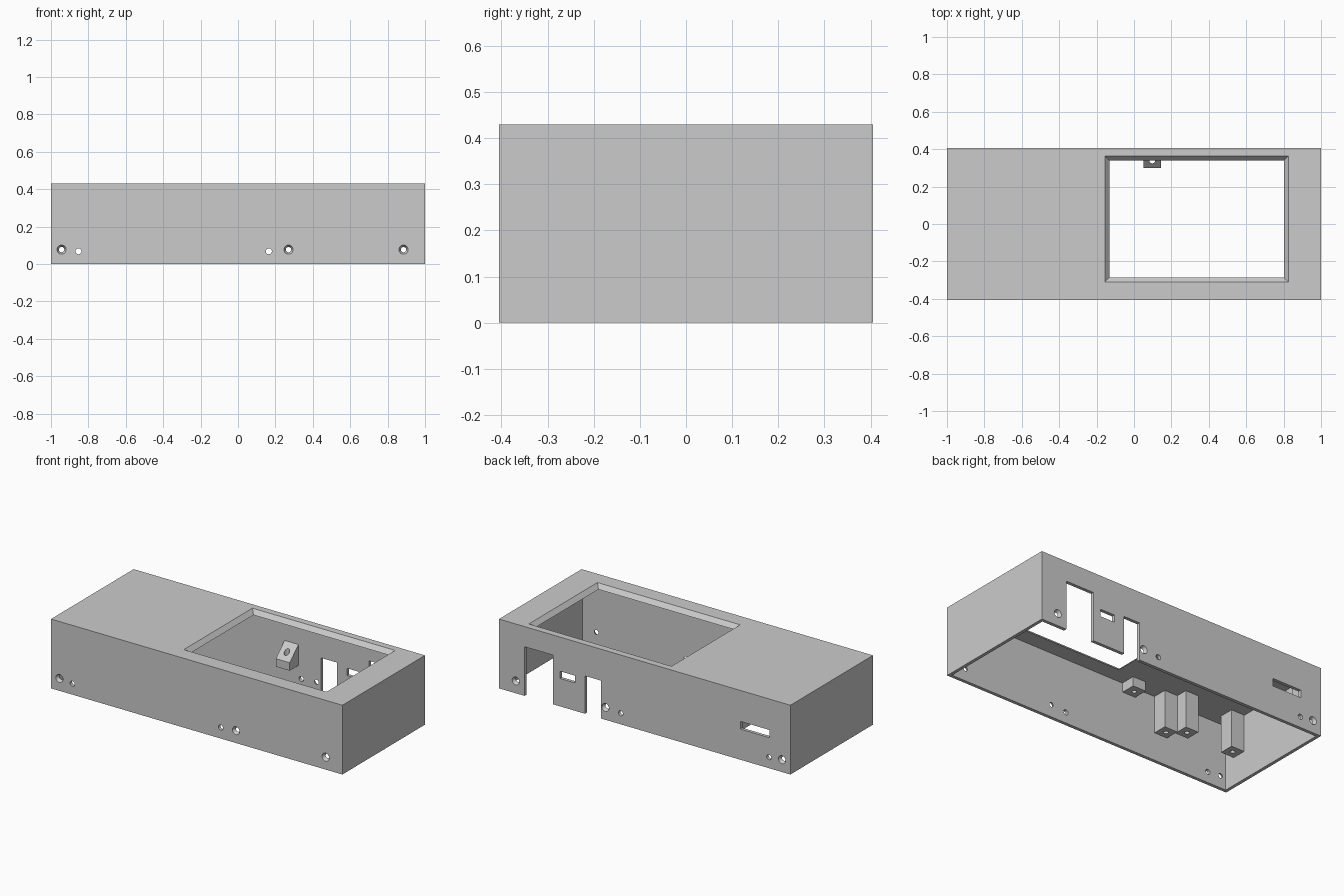
import bpy, bmesh, math
from mathutils import Matrix, Vector

cube = bpy.data.objects.get("Cube")
if cube:
    bpy.data.objects.remove(cube, do_unlink=True)

grey = bpy.data.materials.new("plain grey")
grey.use_nodes = True
colour = (0.6, 0.6, 0.6, 1)
grey.diffuse_color = colour
grey.node_tree.nodes["Principled BSDF"].inputs["Base Color"].default_value = colour

HX, HY, H = 1.0, 0.405, 0.43     # outer half sizes and height
WALL, ROOF = 0.02, 0.027
CEILING = H - ROOF


def make(name, bm):
    bmesh.ops.recalc_face_normals(bm, faces=bm.faces)
    mesh = bpy.data.meshes.new(name)
    bm.to_mesh(mesh)
    bm.free()
    mesh.materials.append(grey)
    ob = bpy.data.objects.new(name, mesh)
    bpy.context.collection.objects.link(ob)
    return ob


def loft(name, ring_a, ring_b):
    """Solid between two matching rings of points."""
    bm = bmesh.new()
    a = [bm.verts.new(p) for p in ring_a]
    b = [bm.verts.new(p) for p in ring_b]
    bm.faces.new(a)
    bm.faces.new(b)
    for i in range(len(a)):
        j = (i + 1) % len(a)
        bm.faces.new((a[i], a[j], b[j], b[i]))
    return make(name, bm)


def rect(x0, x1, y0, y1, z, inset=0):
    x0, x1, y0, y1 = x0 + inset, x1 - inset, y0 + inset, y1 - inset
    return [(x0, y0, z), (x1, y0, z), (x1, y1, z), (x0, y1, z)]


def box(name, x0, x1, y0, y1, z0, z1):
    return loft(name, rect(x0, x1, y0, y1, z0), rect(x0, x1, y0, y1, z1))


def drill(centre, axis, r1, r2, depth):
    """Round cutter centred on a point; r1 is at the start of the axis."""
    bm = bmesh.new()
    turn = Vector((0, 0, 1)).rotation_difference(Vector(axis)).to_matrix().to_4x4()
    bmesh.ops.create_cone(bm, cap_ends=True, segments=24, radius1=r1, radius2=r2,
                          depth=depth, matrix=Matrix.Translation(centre) @ turn)
    return make("cutter", bm)


def cut(ob, cutter):
    cutter.hide_render = True
    mod = ob.modifiers.new("cut", "BOOLEAN")
    mod.operation = "DIFFERENCE"
    mod.solver = "EXACT"
    mod.object = cutter
    bpy.context.view_layer.objects.active = ob
    bpy.ops.object.modifier_apply(modifier=mod.name)
    bpy.data.objects.remove(cutter, do_unlink=True)


# Shell, open underneath
shell = box("enclosure_shell", -HX, HX, -HY, HY, 0, H)
cut(shell, box("cutter", WALL - HX, HX - WALL, WALL - HY, HY - WALL, -0.1, CEILING))

# Window with sloping edges
opening = (-0.155, 0.825, -0.31, 0.363)
cut(shell, loft("cutter", rect(*opening, H + ROOF, -0.024),
                rect(*opening, H - 2 * ROOF, 0.048)))

# Port openings in the back wall
for x0, x1, z0, z1 in [(0.63, 0.825, -0.1, 0.305), (0.48, 0.58, 0.173, 0.218),
                       (0.30, 0.41, -0.1, 0.235), (-0.856, -0.656, 0.19, 0.238)]:
    cut(shell, box("cutter", x0, x1, HY - 0.05, HY + 0.05, z0, z1))

# Countersunk screw holes and plain pin holes in the front and back walls
for side in (-1, 1):
    for x in (-0.943, 0.27, 0.885):
        cut(shell, drill((x, side * (HY - WALL / 2), 0.077), (0, -side, 0),
                         0.030, 0.009, WALL * 2))
    for x in (-0.853, 0.165):
        cut(shell, drill((x, side * HY, 0.068), (0, 1, 0), 0.016, 0.016, 0.1))

# Board posts hanging from the ceiling, each with a blind screw hole
POST_X, POST_Y = 0.09, 0.09
posts = [("display_mount", -0.285, -0.338, 0.345),
         ("front_wall_post", -0.515, -0.342, 0.173),
         ("front_inner_post", -0.605, -0.27, 0.173),
         ("front_outer_post", -0.933, -0.27, 0.173),
         ("back_inner_post", -0.605, 0.34, 0.173),
         ("back_outer_post", -0.933, 0.34, 0.173)]
for name, x, y, z in posts:
    post = box(name, x - POST_X / 2, x + POST_X / 2, y - POST_Y / 2, y + POST_Y / 2,
               z, CEILING + 0.005)
    cut(post, drill((x, y, z), (0, 0, 1), 0.014, 0.014, 0.08))

# Sloping bracket on the inside of the back wall
profile = [(0.30, 0.146), (0.39, 0.146), (0.39, 0.281), (0.30, 0.196)]
bracket = loft("back_wall_bracket", [(0.05, y, z) for y, z in profile],
               [(0.145, y, z) for y, z in profile])
cut(bracket, drill((0.0975, 0.34, 0.2), (0, 0, 1), 0.016, 0.016, 0.4))
